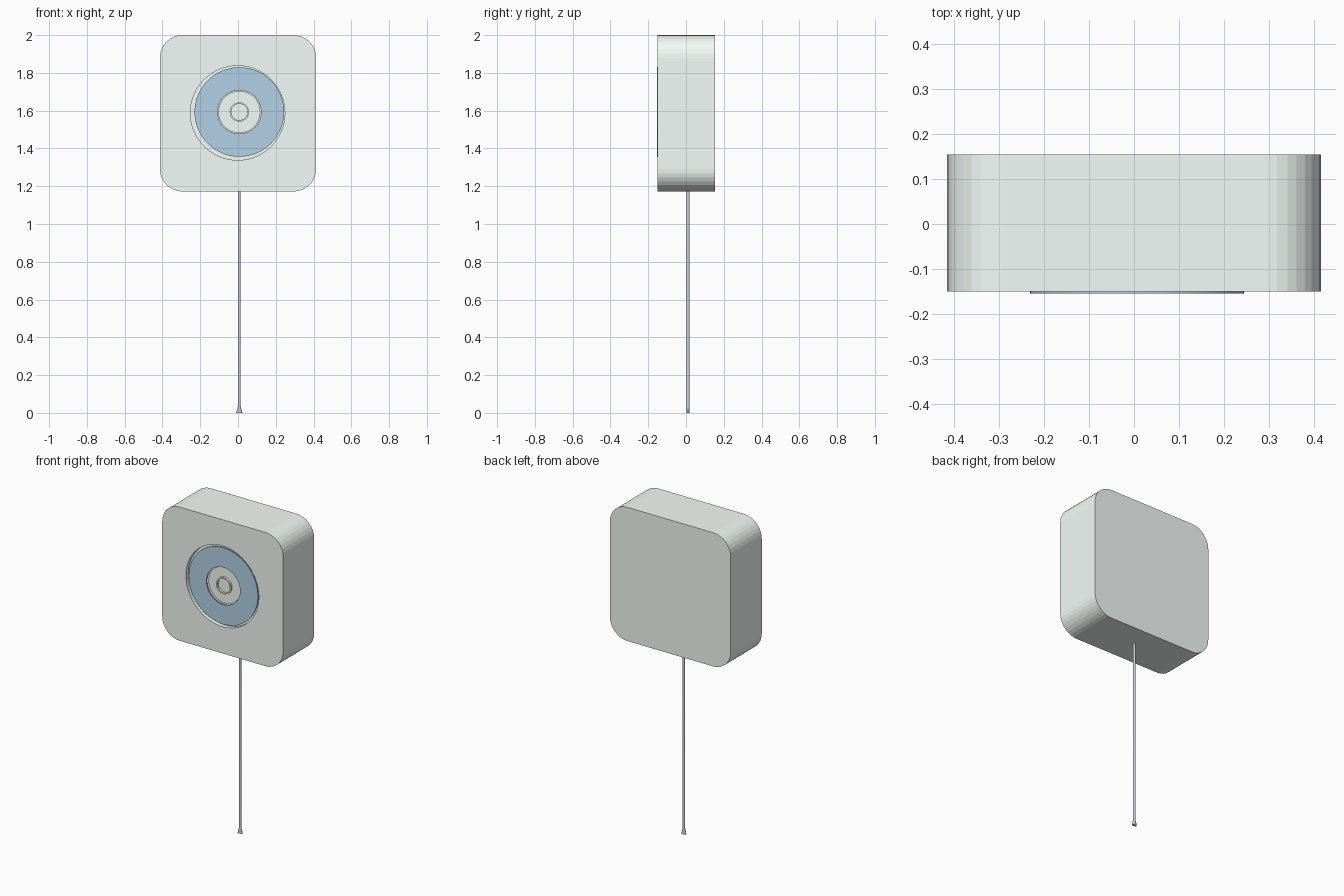
import bpy, bmesh
from math import sin, cos, pi

if "Cube" in bpy.data.objects:
    bpy.data.objects.remove(bpy.data.objects["Cube"])

WHITE = (0.91, 0.975, 0.94, 1)
BLUE = (0.45, 0.64, 0.79, 1)


def material(name, color):
    mat = bpy.data.materials.get(name) or bpy.data.materials.new(name)
    mat.diffuse_color = color
    mat.use_nodes = True
    mat.node_tree.nodes["Principled BSDF"].inputs["Base Color"].default_value = mat.diffuse_color
    return mat


white = material("white_plastic", WHITE)
blue = material("disc_blue", BLUE)
cord_grey = material("cord_grey", (0.58, 0.63, 0.68, 1))


def new_object(name, bm, mat):
    bmesh.ops.recalc_face_normals(bm, faces=bm.faces[:])
    mesh = bpy.data.meshes.new(name)
    bm.to_mesh(mesh)
    bm.free()
    mesh.materials.append(mat)
    obj = bpy.data.objects.new(name, mesh)
    bpy.context.collection.objects.link(obj)
    return obj


def smooth(obj):
    bpy.ops.object.select_all(action='DESELECT')
    obj.select_set(True)
    bpy.context.view_layer.objects.active = obj
    bpy.ops.object.shade_smooth_by_angle(angle=0.6)


def loft(bm, rings, close=False):
    rows = [[bm.verts.new(p) for p in ring] for ring in rings]
    n = len(rows[0])
    for a, b in zip(rows, rows[1:] + (rows[:1] if close else [])):
        for i in range(n):
            j = (i + 1) % n
            bm.faces.new((a[i], a[j], b[j], b[i]))
    if not close:
        bm.faces.new(rows[0])
        bm.faces.new(rows[-1])


def lathe(name, cx, cz, profile, mat, close=False, n=64):
    # Profile of (radius, y) turned around the y axis at (cx, cz)
    bm = bmesh.new()
    rings = [[(cx + r * cos(2 * pi * i / n), y, cz + r * sin(2 * pi * i / n))
              for i in range(n)] for r, y in profile]
    loft(bm, rings, close)
    return new_object(name, bm, mat)


# Rounded square body
half, rad, mid, seg = 0.414, 0.12, 1.586, 8
outline = []
for k, (sx, sz) in enumerate([(1, 1), (-1, 1), (-1, -1), (1, -1)]):
    for s in range(seg + 1):
        a = (k + s / seg) * pi / 2
        outline.append((sx * (half - rad) + rad * cos(a),
                        mid + sz * (half - rad) + rad * sin(a)))
bm = bmesh.new()
loft(bm, [[(x, y, z) for x, z in outline] for y in (-0.15, 0.154)])
body = new_object("body", bm, white)

# Round recess for the disc
cutter = lathe("recess_cutter", -0.002, 1.588, [(0.25, -0.3), (0.25, -0.125)], white)
cutter.hide_render = True
cutter.hide_set(True)
mod = body.modifiers.new("recess", 'BOOLEAN')
mod.operation = 'DIFFERENCE'
mod.solver = 'EXACT'
mod.object = cutter

# Disc with central opening
cx, cz = 0.007, 1.593
disc = lathe("disc", cx, cz, [(0.237, -0.154), (0.237, -0.148), (0.115, -0.148),
                              (0.115, -0.154)], blue, close=True)

# Hub plate and raised spindle ring
hub = lathe("hub", cx, cz, [(0.111, -0.12), (0.111, -0.14)], white)
ring = lathe("spindle_ring", cx, cz, [(0.051, -0.135), (0.051, -0.152), (0.043, -0.152),
                                      (0.043, -0.135)], white, close=True, n=32)
for part in (disc, hub, ring):
    smooth(part)

# Pull cord with a flared, flat end
bm = bmesh.new()
loft(bm, [[(0.007 + rx * cos(2 * pi * i / 12), 0.011 + 0.008 * sin(2 * pi * i / 12), z)
           for i in range(12)]
          for rx, z in [(0.017, 0), (0.015, 0.008), (0.007, 0.035), (0.007, 1.18)]])
smooth(new_object("pull_cord", bm, cord_grey))
